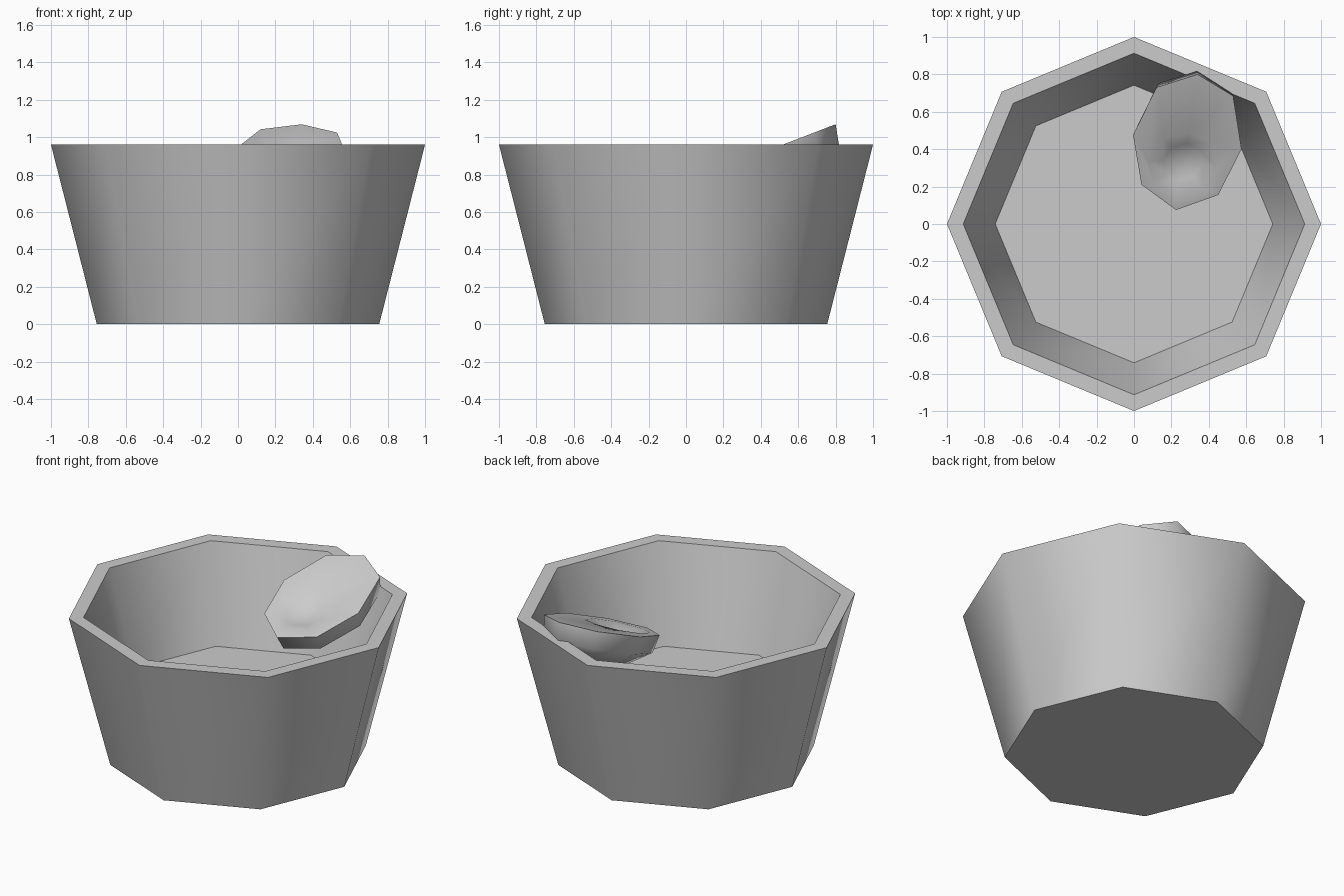
import bpy
import bmesh
import math
from mathutils import Vector

cube = bpy.data.objects.get("Cube")
if cube:
    bpy.data.objects.remove(cube, do_unlink=True)

GREY = (0.6, 0.6, 0.6, 1.0)
grey = bpy.data.materials.new("plain_grey")
grey.use_nodes = True
grey.diffuse_color = GREY
grey.node_tree.nodes["Principled BSDF"].inputs["Base Color"].default_value = GREY


def loft(name, rings, smooth_angle):
    """Skin a stack of equal rings and cap both ends."""
    bm = bmesh.new()
    loops = [[bm.verts.new(p) for p in ring] for ring in rings]
    for low, high in zip(loops, loops[1:]):
        for i in range(len(low)):
            j = (i + 1) % len(low)
            bm.faces.new((low[i], low[j], high[j], high[i]))
    bm.faces.new(loops[0][::-1])
    bm.faces.new(loops[-1])
    bmesh.ops.recalc_face_normals(bm, faces=bm.faces)
    mesh = bpy.data.meshes.new(name)
    bm.to_mesh(mesh)
    bm.free()
    mesh.materials.append(grey)
    obj = bpy.data.objects.new(name, mesh)
    bpy.context.collection.objects.link(obj)
    bpy.ops.object.select_all(action="DESELECT")
    obj.select_set(True)
    bpy.context.view_layer.objects.active = obj
    bpy.ops.object.shade_smooth_by_angle(angle=math.radians(smooth_angle))
    return obj


def octagon(radius, z):
    return [(radius * math.cos(k * math.pi / 4),
             radius * math.sin(k * math.pi / 4), z) for k in range(8)]


# Bucket: outer wall, flat rim, inner wall, raised floor
bucket_profile = [(0.755, 0), (1.0, 0.96), (0.913, 0.96), (0.742, 0.36)]
loft("bucket", [octagon(r, z) for r, z in bucket_profile], 60)

# Dipper: tilted oval bowl resting on the rim
centre = Vector((0.285, 0.44, 0.93))
tilt = math.atan(0.385)
along = Vector((0, math.cos(tilt), math.sin(tilt)))
inward = Vector((0, math.sin(tilt), -math.cos(tilt)))
rim_outline = [(0.575, 0.40), (0.53, 0.685), (0.34, 0.80), (0.12, 0.73),
               (-0.005, 0.475), (0.04, 0.21), (0.225, 0.075), (0.45, 0.155)]


def dipper_ring(scale_x, scale_y, depth, shift_x=0.0, shift_y=0.0):
    ring = []
    for x, y in rim_outline:
        u = (x - centre.x) * scale_x + shift_x
        v = ((y - centre.y) * scale_y + shift_y) / math.cos(tilt)
        ring.append(centre + Vector((u, 0, 0)) + along * v + inward * depth)
    return ring


dipper_rings = [
    dipper_ring(0.60, 0.60, 0.19),                      # underside
    dipper_ring(0.94, 0.94, 0.11),                      # belly
    dipper_ring(1.0, 1.0, 0.0),                         # rim
    dipper_ring(0.63, 0.46, 0.0, -0.025, -0.12),        # edge of hollow
    dipper_ring(0.36, 0.27, 0.035, -0.025, -0.12),      # hollow wall
    dipper_ring(0.12, 0.09, 0.05, -0.025, -0.12),       # hollow bottom
]
loft("dipper", dipper_rings, 60)
